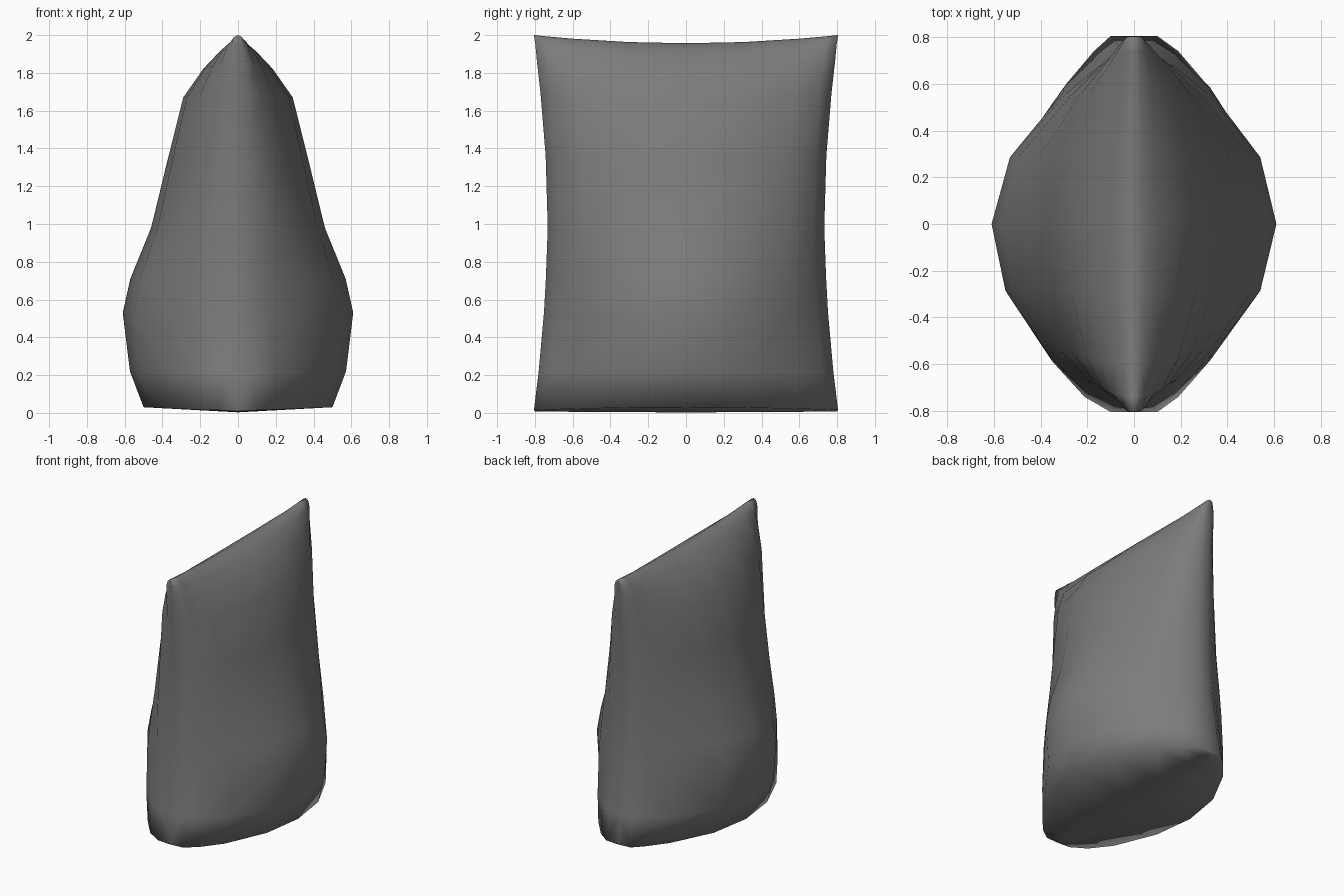
import bpy
import bmesh

if "Cube" in bpy.data.objects:
    bpy.data.objects.remove(bpy.data.objects["Cube"])

# Dark grey fabric
fabric = bpy.data.materials.new("dark_grey_fabric")
fabric.use_nodes = True
grey = (0.2, 0.2, 0.2, 1)
fabric.diffuse_color = grey
fabric.node_tree.nodes["Principled BSDF"].inputs["Base Color"].default_value = grey

# Profile rows: height, half width at the middle, half width of end edge,
# half depth, rise towards the ends, taper (lower is boxier)
rows = [
    (0.003, 0.0, 0.0, 0.80, 0.005, 0.8),
    (0.03, 0.50, 0.10, 0.805, -0.015, 0.8),
    (0.22, 0.572, 0.08, 0.78, 0.0, 0.84),
    (0.53, 0.61, 0.06, 0.752, 0.0, 0.86),
    (0.71, 0.57, 0.05, 0.742, 0.0, 0.8),
    (0.98, 0.46, 0.05, 0.732, 0.0, 0.65),
    (1.35, 0.37, 0.05, 0.743, 0.01, 0.62),
    (1.67, 0.29, 0.045, 0.77, 0.02, 0.64),
    (1.82, 0.185, 0.045, 0.788, 0.03, 0.66),
    (1.915, 0.095, 0.035, 0.798, 0.037, 0.7),
    (1.948, 0.035, 0.02, 0.804, 0.042, 0.7),
    (1.957, 0.0, 0.0, 0.804, 0.043, 0.7),
]
half = [0.38, 0.75, 0.92, 1.0]
stations = [-t for t in reversed(half)] + [0.0] + half

bm = bmesh.new()


def loft_side(side, skew):
    """Loft one half of the cushion; skew makes the front fuller than the back."""
    grid = []
    for z, width, edge, depth, rise, taper in rows:
        row = [bm.verts.new((0, -depth, z + rise))]
        for t in stations:
            power = taper * (1 + skew if t > 0 else 1 - skew)
            x = edge + (width - edge) * (1 - t * t) ** power
            row.append(bm.verts.new((side * x, t * depth, z + rise * t * t)))
        row.append(bm.verts.new((0, depth, z + rise)))
        grid.append(row)
    for low, high in zip(grid, grid[1:]):
        for i in range(len(low) - 1):
            bm.faces.new((low[i], low[i + 1], high[i + 1], high[i]))


# Both halves, welded along the seams
loft_side(1, 0.0)
loft_side(-1, 0.15)
bmesh.ops.remove_doubles(bm, verts=bm.verts[:], dist=0.0005)
bmesh.ops.recalc_face_normals(bm, faces=bm.faces[:])
for face in bm.faces:
    face.smooth = True

mesh = bpy.data.meshes.new("cushion")
bm.to_mesh(mesh)
bm.free()
mesh.materials.append(fabric)
cushion = bpy.data.objects.new("cushion", mesh)
bpy.context.collection.objects.link(cushion)
